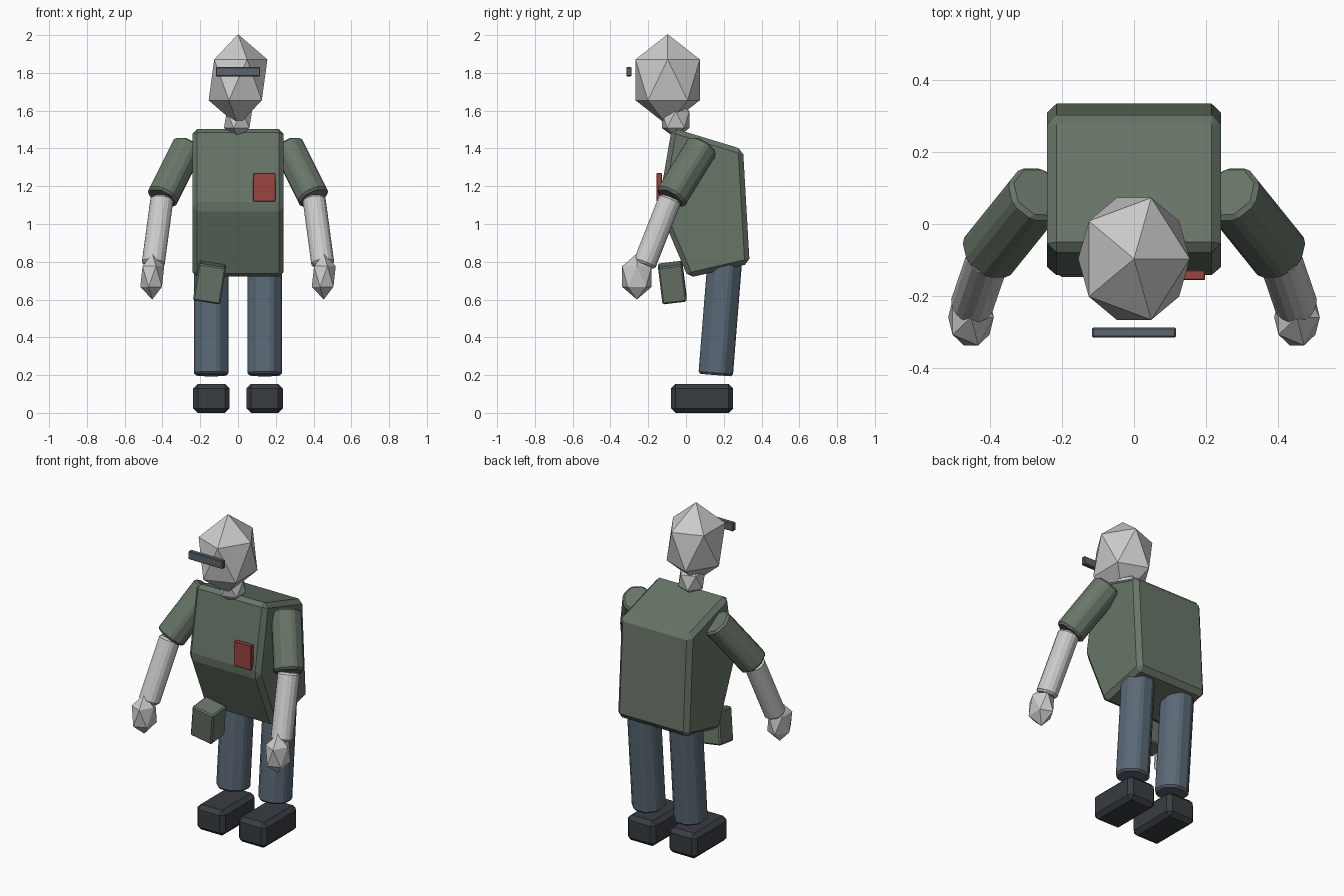
import bpy, bmesh, math
from mathutils import Vector, Matrix

if "Cube" in bpy.data.objects:
    bpy.data.objects.remove(bpy.data.objects["Cube"])


def material(name, rgb):
    m = bpy.data.materials.new(name)
    m.diffuse_color = (*rgb, 1)
    m.use_nodes = True
    m.node_tree.nodes["Principled BSDF"].inputs["Base Color"].default_value = m.diffuse_color
    return m


GREEN = material("green_cloth", (0.14, 0.18, 0.14))
BLUE = material("blue_cloth", (0.10, 0.14, 0.18))
DARK = material("dark_leather", (0.04, 0.047, 0.055))
SLATE = material("slate", (0.11, 0.13, 0.15))
RED = material("red", (0.32, 0.06, 0.05))


def finish(name, bm, mat=None, bevel=0):
    bmesh.ops.recalc_face_normals(bm, faces=bm.faces)
    mesh = bpy.data.meshes.new(name)
    bm.to_mesh(mesh)
    bm.free()
    ob = bpy.data.objects.new(name, mesh)
    bpy.context.collection.objects.link(ob)
    if mat:
        mesh.materials.append(mat)
    if bevel:
        mod = ob.modifiers.new("bevel", 'BEVEL')
        mod.width, mod.segments = bevel, 1
        mod.limit_method, mod.angle_limit = 'ANGLE', math.radians(30)
    return ob


def box(name, center, size, mat=None, bevel=0, rot=(0, 0, 0)):
    bm = bmesh.new()
    bmesh.ops.create_cube(bm, size=1, matrix=Matrix.Diagonal((*size, 1)))
    ob = finish(name, bm, mat, bevel)
    ob.location = center
    ob.rotation_euler = [math.radians(a) for a in rot]
    return ob


def gem(name, center, radii):
    bm = bmesh.new()
    bmesh.ops.create_icosphere(
        bm, subdivisions=1, radius=1,
        matrix=Matrix.Translation(center) @ Matrix.Diagonal((*radii, 1)))
    return finish(name, bm)


def limb(name, a, b, radius, mat=None, bevel=0.012):
    a, b = Vector(a), Vector(b)
    turn = (b - a).to_track_quat('Z', 'Y').to_matrix().to_4x4()
    bm = bmesh.new()
    bmesh.ops.create_cone(
        bm, cap_ends=True, segments=8, radius1=radius, radius2=radius,
        depth=(b - a).length,
        matrix=Matrix.Translation((a + b) / 2) @ turn @ Matrix.Rotation(math.pi / 8, 4, 'Z'))
    return finish(name, bm, mat, bevel)


# Head, neck and visor
gem("head", (0, -0.097, 1.763), (0.174, 0.2, 0.242))
gem("neck", (0, -0.055, 1.553), (0.083, 0.086, 0.1))
box("visor", (0, -0.302, 1.806), (0.234, 0.028, 0.05), SLATE, 0.004)

# Torso: side profile (y, z) extruded across x
profile = [(-0.075, 1.51), (0.302, 1.395), (0.337, 0.79), (0.012, 0.715), (-0.147, 1.09)]
bm = bmesh.new()
face = bm.faces.new([bm.verts.new((-0.242, y, z)) for y, z in profile])
ext = bmesh.ops.extrude_face_region(bm, geom=[face])
bmesh.ops.translate(bm, vec=(0.484, 0, 0),
                    verts=[g for g in ext["geom"] if isinstance(g, bmesh.types.BMVert)])
finish("torso", bm, GREEN, 0.026)

# Chest badge and hip pouch
box("chest_badge", (0.139, -0.142, 1.195), (0.118, 0.028, 0.15), RED, 0.003)
box("hip_pouch", (-0.15, -0.072, 0.69), (0.146, 0.13, 0.2), GREEN, 0.008, (7, 9, 0))

# Arms, legs and shoes on both sides
for side, s in (("left", -1), ("right", 1)):
    elbow = (s * 0.402, -0.082, 1.137)
    limb(side + "_sleeve", (s * 0.265, 0.088, 1.412), elbow, 0.09, GREEN)
    limb(side + "_forearm", elbow, (s * 0.45, -0.222, 0.782), 0.065)
    gem(side + "_hand", (s * 0.454, -0.26, 0.722), (0.071, 0.092, 0.122))
    limb(side + "_leg", (s * 0.142, 0.208, 0.84), (s * 0.142, 0.157, 0.2), 0.099, BLUE)
    box(side + "_shoe", (s * 0.141, 0.085, 0.077), (0.192, 0.33, 0.154), DARK, 0.024)
